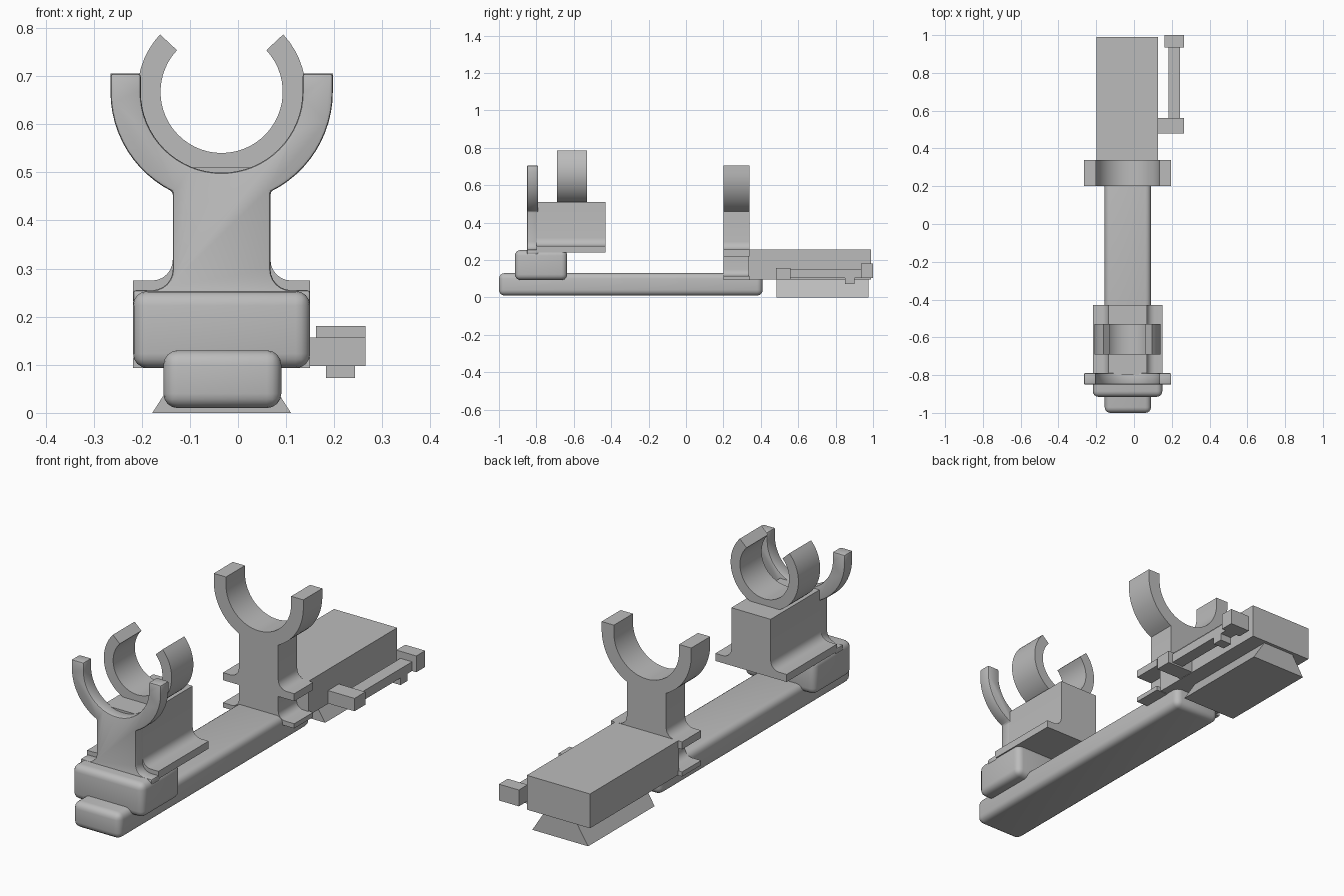
import bpy, bmesh
from math import sin, cos, acos, radians, degrees

if "Cube" in bpy.data.objects:
    bpy.data.objects.remove(bpy.data.objects["Cube"], do_unlink=True)

GREY = bpy.data.materials.new("plain_grey")
GREY.use_nodes = True
GREY.diffuse_color = (0.5, 0.5, 0.5, 1)
GREY.node_tree.nodes["Principled BSDF"].inputs["Base Color"].default_value = (0.5, 0.5, 0.5, 1)

CX = -0.034      # centre line of the mount
CZ = 0.667       # axis height of the yokes and ring
STEM = 0.1015    # half width of the stems
FOOT = 0.184     # half width of the flanges


def extrude(name, outline, y0, y1, bevel=0, segments=4):
    """Extrude an outline of (x, z) points along y, optionally rounding its edges."""
    bm = bmesh.new()
    face = bm.faces.new([bm.verts.new((x, y0, z)) for x, z in outline])
    new = bmesh.ops.extrude_face_region(bm, geom=[face])["geom"]
    verts = [v for v in new if isinstance(v, bmesh.types.BMVert)]
    bmesh.ops.translate(bm, verts=verts, vec=(0, y1 - y0, 0))
    bmesh.ops.recalc_face_normals(bm, faces=bm.faces)
    if bevel:
        edges = [e for e in bm.edges if e.calc_face_angle(0) > radians(40)]
        bmesh.ops.bevel(bm, geom=edges, offset=bevel, segments=segments,
                        profile=0.5, affect='EDGES', clamp_overlap=True)
    mesh = bpy.data.meshes.new(name)
    bm.to_mesh(mesh)
    bm.free()
    mesh.materials.append(GREY)
    obj = bpy.data.objects.new(name, mesh)
    bpy.context.collection.objects.link(obj)
    bpy.ops.object.select_all(action='DESELECT')
    obj.select_set(True)
    bpy.context.view_layer.objects.active = obj
    bpy.ops.object.shade_smooth_by_angle(angle=radians(30))
    return obj


def box(name, x, y, z, bevel=0):
    outline = [(x[0], z[0]), (x[1], z[0]), (x[1], z[1]), (x[0], z[1])]
    return extrude(name, outline, y[0], y[1], bevel)


def arc(x, z, r, a0, a1, n):
    angles = [radians(a0 + (a1 - a0) * i / n) for i in range(n + 1)]
    return [(x + r * cos(a), z + r * sin(a)) for a in angles]


def mirrored(half):
    """Close a right-hand half outline and move it to the centre line."""
    left = [(-x, z) for x, z in reversed(half) if x > 1e-5]
    return [(x + CX, z) for x, z in half + left]


def flange(top, bottom, r=0.043):
    """Filleted flange sticking out of a stem."""
    return arc(STEM + r, top + r, r, 180, 270, 6) + [(FOOT, top), (FOOT, bottom)]


def yoke_half():
    """Inner cradle, arm tip and outer arc down to the stem."""
    inner, outer, tip = 0.168, 0.231, 0.705
    end = -degrees(acos(STEM / outer))
    return ([(0, CZ - inner)] + arc(0, CZ, inner, -90, 0, 16)[1:]
            + [(inner, tip), (outer, tip)] + arc(0, CZ, outer, 0, end, 12))


# Base bar and front block
box("base_bar", (-0.155, 0.09), (-1.0, 0.41), (0.01, 0.13), 0.03)
box("front_block", (-0.218, 0.15), (-0.915, -0.635), (0.093, 0.253), 0.03)

# Front yoke and flanged clamp base
extrude("front_yoke", mirrored(yoke_half() + flange(0.255, 0.23)),
        -0.85, -0.79, 0.006, 2)
extrude("clamp_base", mirrored([(STEM, 0.51)] + flange(0.275, 0.24)), -0.80, -0.43)

# Open ring clamp
ring = arc(CX, CZ, 0.127, 137, 403, 40) + arc(CX, CZ, 0.175, 403, 137, 40)
extrude("ring_clamp", ring, -0.69, -0.53)

# Rear yoke with two flanges
extrude("rear_yoke", mirrored(yoke_half() + flange(0.255, 0.22) + [(STEM, 0.22)]
                              + flange(0.115, 0.093, 0.035)), 0.2, 0.34)

# Rear box on a dovetail foot
box("rear_box", (-0.198, 0.128), (0.335, 0.99), (0.095, 0.255))
extrude("dovetail_foot", mirrored([(0.082, 0.097), (0.144, 0)]), 0.485, 0.975)

# Side lever
box("lever_mount", (0.12, 0.265), (0.48, 0.56), (0.097, 0.157))
box("lever_rod", (0.183, 0.243), (0.55, 0.945), (0.105, 0.148))
box("lever_end", (0.162, 0.265), (0.935, 1.0), (0.105, 0.181))
box("lever_tab", (0.183, 0.243), (0.85, 0.9), (0.072, 0.11))
